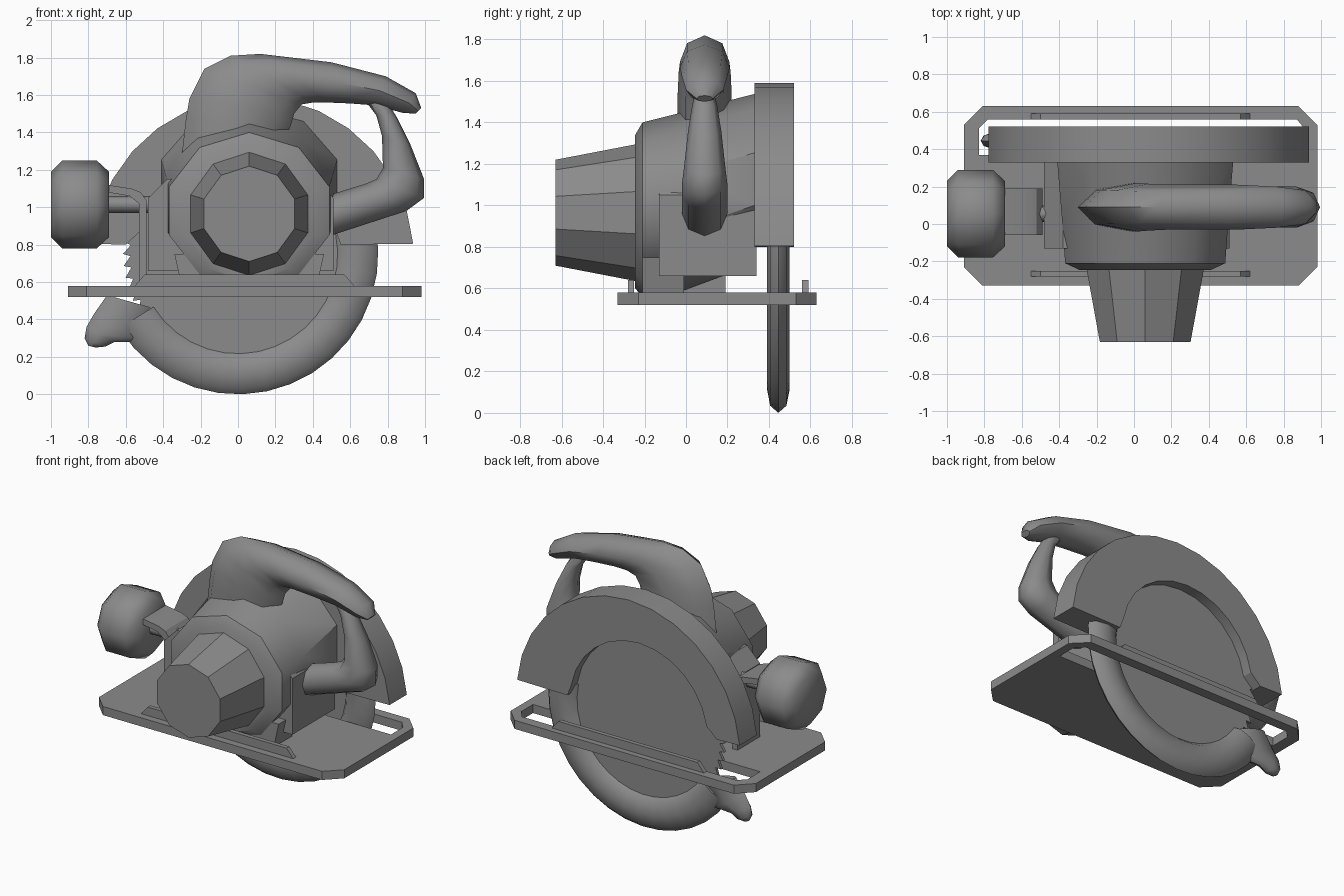
import bpy, bmesh
from math import sin, cos, pi, radians
from mathutils import Vector

if "Cube" in bpy.data.objects:
    bpy.data.objects.remove(bpy.data.objects["Cube"])

GREY = (0.26, 0.26, 0.26, 1)
grey = bpy.data.materials.new("plain_grey")
grey.use_nodes = True
grey.diffuse_color = GREY
grey.node_tree.nodes["Principled BSDF"].inputs["Base Color"].default_value = GREY


def finish(name, bm, angle):
    bmesh.ops.recalc_face_normals(bm, faces=bm.faces)
    mesh = bpy.data.meshes.new(name)
    bm.to_mesh(mesh)
    bm.free()
    mesh.materials.append(grey)
    obj = bpy.data.objects.new(name, mesh)
    bpy.context.collection.objects.link(obj)
    bpy.ops.object.select_all(action="DESELECT")
    obj.select_set(True)
    bpy.context.view_layer.objects.active = obj
    bpy.ops.object.shade_smooth_by_angle(angle=radians(angle))
    return obj


def loft(name, rings, sides=8, angle=30):
    """Skin a row of oval rings, each given as centre, half axis, half axis."""
    bm = bmesh.new()
    loops = []
    for c, u, v in rings:
        turns = [2 * pi * i / sides for i in range(sides)]
        loops.append([bm.verts.new(Vector(c) + Vector(u) * cos(t) + Vector(v) * sin(t))
                      for t in turns])
    for a, b in zip(loops, loops[1:]):
        for i in range(sides):
            j = (i + 1) % sides
            bm.faces.new((a[i], a[j], b[j], b[i]))
    bm.faces.new(loops[0])
    bm.faces.new(loops[-1])
    return finish(name, bm, angle)


def prism(name, outlines, low, high, flat=False):
    """Extrude outlines (first the rim, then holes) along y, or along z if flat."""
    bm = bmesh.new()
    for outline in outlines:
        vs = [bm.verts.new((a, b, low) if flat else (a, low, b)) for a, b in outline]
        for a, b in zip(vs, vs[1:] + vs[:1]):
            bm.edges.new((a, b))
    bmesh.ops.triangle_fill(bm, edges=bm.edges[:], use_beauty=True)
    out = bmesh.ops.extrude_face_region(bm, geom=bm.faces[:], use_keep_orig=True)
    moved = [g for g in out["geom"] if isinstance(g, bmesh.types.BMVert)]
    d = high - low
    bmesh.ops.translate(bm, verts=moved, vec=(0, 0, d) if flat else (0, d, 0))
    return finish(name, bm, 30)


def arc(cx, cz, r, start, end, n):
    return [(cx + r * cos(radians(start + (end - start) * i / n)),
             cz + r * sin(radians(start + (end - start) * i / n))) for i in range(n + 1)]


def grip(name, sections, y, angle=50):
    """Loft through (x, z, x, z, half width) sections lying across the xz plane."""
    rings = []
    for xa, za, xb, zb, w in sections:
        c = ((xa + xb) / 2, y, (za + zb) / 2)
        rings.append((c, ((xa - xb) / 2, 0, (za - zb) / 2), (0, w, 0)))
    return loft(name, rings, 8, angle)


# Base plate with the long blade slot
plate = [(-0.91, -0.23), (-0.81, -0.33), (0.88, -0.33), (0.98, -0.23),
         (0.98, 0.53), (0.88, 0.63), (-0.81, 0.63), (-0.91, 0.53)]
slot = [(-0.83, 0.37), (0.92, 0.37), (0.92, 0.5), (0.87, 0.56), (-0.78, 0.56), (-0.83, 0.51)]
prism("base_plate", [plate, slot], 0.52, 0.58, flat=True)

# Stiffening ribs near the front and rear edges
rib = [(-0.56, 0.57), (-0.5, 0.64), (0.57, 0.64), (0.63, 0.57)]
for name, y in (("front_rib", -0.28), ("rear_rib", 0.56)):
    prism(name, [rib], y, y + 0.03)

# Toothed blade
teeth = 60
blade = []
for i in range(teeth):
    t = 2 * pi * i / teeth
    blade += [(0.615 * cos(t), 0.75 + 0.615 * sin(t)),
              (0.575 * cos(t + 0.02), 0.75 + 0.575 * sin(t + 0.02))]
prism("blade", [blade], 0.43, 0.45)

# Upper guard, a thick half ring with flared inner ends
guard = arc(0.08, 0.73, 0.86, 5, 175, 14)
guard += [(-0.6, 0.8)] + arc(0, 0.78, 0.53, 170, 10, 12) + [(0.55, 0.8)]
prism("upper_guard", [guard], 0.33, 0.52)

# Lower guard, a flattened tube swept round the blade
rings = []
for dx, dz in arc(0, 0, 1, 12, -148, 16):
    rings.append(((dx * 0.635, 0.445, 0.75 + dz * 0.635),
                  (dx * 0.115, 0, dz * 0.115), (0, 0.055, 0)))
loft("lower_guard", rings, 8, 50)
grip("guard_lever", [(-0.7, 0.53, -0.45, 0.46, 0.05), (-0.77, 0.43, -0.52, 0.28, 0.05),
                     (-0.81, 0.36, -0.66, 0.28, 0.045), (-0.82, 0.3, -0.71, 0.255, 0.04),
                     (-0.8, 0.26, -0.76, 0.25, 0.02)], 0.445)

# Motor housing and its tapered front cap
body = [(-0.245, 0.97, 0.37, 0.37), (-0.21, 0.98, 0.45, 0.42),
        (-0.01, 1.02, 0.465, 0.43), (0.34, 1.13, 0.495, 0.41)]
loft("motor_housing", [((0.06, y, z), (0, 0, rz), (rx, 0, 0)) for y, z, rx, rz in body], 10, 40)
cap = [(-0.63, 0.965, 0.255), (-0.24, 0.965, 0.33)]
loft("motor_cap", [((0.06, y, z), (0, 0, r), (r, 0, 0)) for y, z, r in cap], 10, 30)

# Gear case behind the motor and the foot that joins it to the plate
case = [(-0.48, 0.66), (0.51, 0.66), (0.51, 1.05), (0.42, 1.15), (-0.38, 1.15), (-0.48, 1.05)]
prism("gear_case", [case], -0.13, 0.34)
foot = [(-0.3, 0.57), (0.42, 0.57), (0.46, 0.75), (-0.34, 0.75)]
prism("motor_foot", [foot], -0.21, -0.01)

# Bent strap, shaft and side knob
strap = [(-0.49, 0.57), (-0.49, 1.04), (-0.52, 1.08), (-0.57, 1.1), (-0.7, 1.12),
         (-0.7, 1.08), (-0.58, 1.06), (-0.53, 1.02), (-0.53, 0.57)]
prism("knob_strap", [strap], -0.06, 0.19)


def turned_x(name, stations):
    return loft(name, [((x, 0.055, 1.015), (0, 0, r), (0, r, 0)) for x, r in stations], 8, 50)


turned_x("knob_shaft", [(-0.72, 0.045), (-0.46, 0.045)])
turned_x("side_knob", [(-1, 0.175), (-0.94, 0.235), (-0.755, 0.235), (-0.69, 0.175)])

# Top handle and the strut that ties it back to the motor
grip("top_handle", [(-0.3, 1.28, 0.25, 1.38, 0.13), (-0.28, 1.46, 0.28, 1.43, 0.13),
                    (-0.26, 1.58, 0.3, 1.5, 0.13), (-0.18, 1.74, 0.34, 1.55, 0.125),
                    (-0.04, 1.81, 0.4, 1.56, 0.12), (0.12, 1.82, 0.48, 1.56, 0.12),
                    (0.5, 1.775, 0.6, 1.555, 0.12), (0.79, 1.7, 0.73, 1.545, 0.11),
                    (0.95, 1.61, 0.88, 1.505, 0.09), (0.98, 1.53, 0.95, 1.5, 0.04)], 0.09)
grip("handle_strut", [(0.68, 1.57, 0.8, 1.56, 0.04), (0.74, 1.49, 0.85, 1.48, 0.06),
                      (0.77, 1.38, 0.92, 1.34, 0.08), (0.775, 1.21, 0.995, 1.15, 0.1),
                      (0.74, 1.15, 0.995, 1.05, 0.11), (0.68, 1.125, 0.9, 0.98, 0.11),
                      (0.47, 1.06, 0.5, 0.85, 0.11), (0.38, 1.03, 0.42, 0.81, 0.1)], 0.09)
